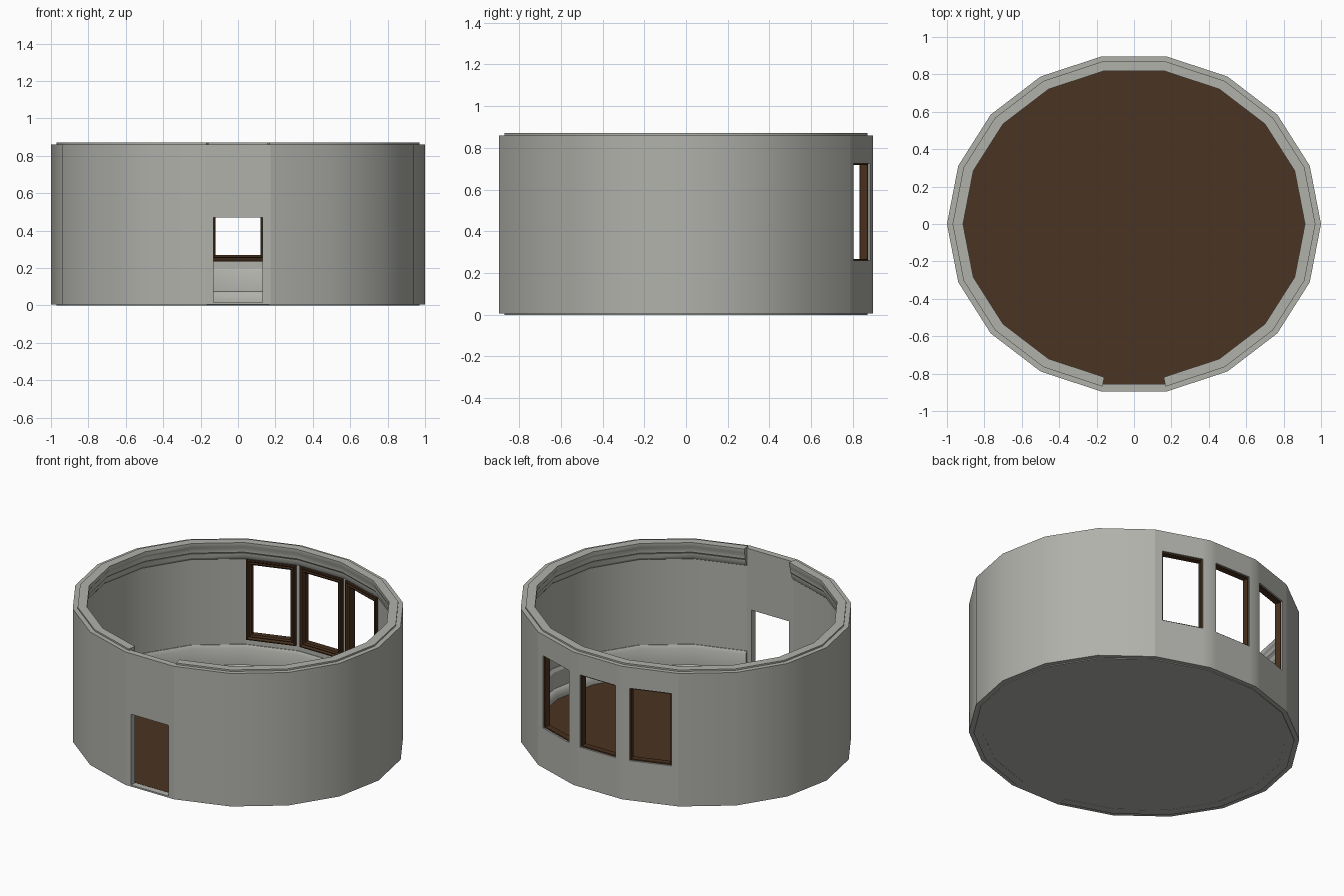
import bpy, bmesh, math
from mathutils import Vector

if "Cube" in bpy.data.objects:
    bpy.data.objects.remove(bpy.data.objects["Cube"])

N, RY = 18, 0.91                     # sides, depth ratio of the oval
Z0, Z1, INNER = 0.005, 0.86, 0.955   # wall bottom, wall top, inner face scale


def material(name, rgb):
    m = bpy.data.materials.new(name)
    m.diffuse_color = (*rgb, 1)
    m.use_nodes = True
    m.node_tree.nodes["Principled BSDF"].inputs["Base Color"].default_value = m.diffuse_color
    return m


STONE = material("grey stone", (0.44, 0.44, 0.41))
FLOOR = material("brown floor", (0.068, 0.033, 0.016))
WOOD = material("dark brown wood", (0.062, 0.029, 0.012))


def ring_point(i, s, z=0.0):
    """Corner i of the oval, starting at the right end of the front side."""
    a = math.radians(-80 + 360 / N * i)
    return Vector((s * math.cos(a), s * RY * math.sin(a), z))


def finish(bm, name, mat, smooth=True):
    bmesh.ops.remove_doubles(bm, verts=bm.verts, dist=1e-5)
    bmesh.ops.recalc_face_normals(bm, faces=bm.faces)
    me = bpy.data.meshes.new(name)
    bm.to_mesh(me)
    bm.free()
    me.materials.append(mat)
    ob = bpy.data.objects.new(name, me)
    bpy.context.collection.objects.link(ob)
    if smooth:
        bpy.ops.object.select_all(action='DESELECT')
        ob.select_set(True)
        bpy.context.view_layer.objects.active = ob
        bpy.ops.object.shade_smooth_by_angle(angle=math.radians(30))
    return ob


def face(bm, pts):
    bm.faces.new([bm.verts.new(p) for p in pts])


def side_frame(i, s):
    """Middle, tangent and half width of side i."""
    a, b = ring_point(i, s), ring_point(i + 1, s)
    return (a + b) / 2, (b - a).normalized(), (b - a).length / 2


# Openings by side: half width, bottom, top
WINDOW = (0.127, 0.26, 0.725)
window_sides = (7, 8, 9)
openings = {i: WINDOW for i in window_sides}
openings[N - 1] = (0.132, 0.015, 0.47)   # door in the front side

# Wall: one panel per side, inside and outside, with openings left out
bm = bmesh.new()
for i in range(N):
    hole = openings.get(i)
    for s in (1.0, INNER):
        mid, tan, half = side_frame(i, s)
        us, zs = [-half, half], [Z0, Z1]
        if hole:
            us, zs = [-half, -hole[0], hole[0], half], [Z0, hole[1], hole[2], Z1]
        for j in range(len(us) - 1):
            for k in range(len(zs) - 1):
                if hole and j == 1 and k == 1:
                    continue
                face(bm, [mid + tan * u + Vector((0, 0, z)) for u, z in (
                    (us[j], zs[k]), (us[j + 1], zs[k]),
                    (us[j + 1], zs[k + 1]), (us[j], zs[k + 1]))])
    if hole:                              # reveals through the wall
        w, lo, hi = hole
        c = [(-w, lo), (w, lo), (w, hi), (-w, hi)]
        rims = []
        for s in (1.0, INNER):
            mid, tan, _ = side_frame(i, s)
            rims.append([mid + tan * u + Vector((0, 0, z)) for u, z in c])
        for k in range(4):
            n = (k + 1) % 4
            face(bm, [rims[0][k], rims[0][n], rims[1][n], rims[1][k]])
    for z in (Z0, Z1):                    # top and bottom rims
        face(bm, [ring_point(i, 1, z), ring_point(i + 1, 1, z),
                  ring_point(i + 1, INNER, z), ring_point(i, INNER, z)])
finish(bm, "round_wall", STONE)


def trim(name, profile):
    """Moulding swept round every side but the front one."""
    bm = bmesh.new()
    rows = [[bm.verts.new(ring_point(i, s, z)) for s, z in profile] for i in range(N)]
    m = len(profile)
    for a, b in zip(rows, rows[1:]):
        for k in range(m):
            bm.faces.new((a[k], b[k], b[(k + 1) % m], a[(k + 1) % m]))
    bm.faces.new(rows[0])
    bm.faces.new(rows[-1])
    finish(bm, name, STONE)


trim("cornice", [(.97, .87), (.914, .87), (.914, .845), (.922, .832), (.922, .805),
                 (.935, .79), (.938, .765), (.95, .75), (.97, .75)])
trim("skirting", [(.97, 0), (.914, 0), (.914, .035), (.921, .055), (.93, .07),
                  (.938, .075), (.938, .18), (.95, .2), (.97, .2)])


def slab(name, s, z0, z1, mat):
    bm = bmesh.new()
    lo = [ring_point(i, s, z0) for i in range(N)]
    hi = [ring_point(i, s, z1) for i in range(N)]
    face(bm, lo)
    face(bm, hi)
    for i in range(N):
        n = (i + 1) % N
        face(bm, [lo[i], lo[n], hi[n], hi[i]])
    finish(bm, name, mat, False)


slab("base", 0.97, 0.001, 0.011, STONE)
slab("floor", 0.956, 0.010, 0.016, FLOOR)

# Window frames: profile of (offset outward from opening, depth from outer face)
PROFILE = [(0.001, 0.01), (-0.008, 0.01), (-0.008, 0.048), (0.002, 0.054),
           (0.008, 0.048), (0.018, 0.058), (0.025, 0.056), (0.025, 0.03), (0.001, 0.03)]
for name, i in zip(("window_frame_right", "window_frame_middle", "window_frame_left"),
                   window_sides):
    mid, tan, _ = side_frame(i, 1.0)
    inward = Vector((-tan.y, tan.x, 0))
    w, lo, hi = WINDOW
    bm = bmesh.new()
    rows = []
    for sx, sz in ((-1, -1), (1, -1), (1, 1), (-1, 1)):
        rows.append([bm.verts.new(mid + tan * sx * (w + o) + inward * d + Vector(
            (0, 0, hi + o if sz > 0 else lo - o))) for o, d in PROFILE])
    m = len(PROFILE)
    for r in range(4):
        a, b = rows[r], rows[(r + 1) % 4]
        for k in range(m):
            bm.faces.new((a[k], b[k], b[(k + 1) % m], a[(k + 1) % m]))
    finish(bm, name, WOOD, False)
